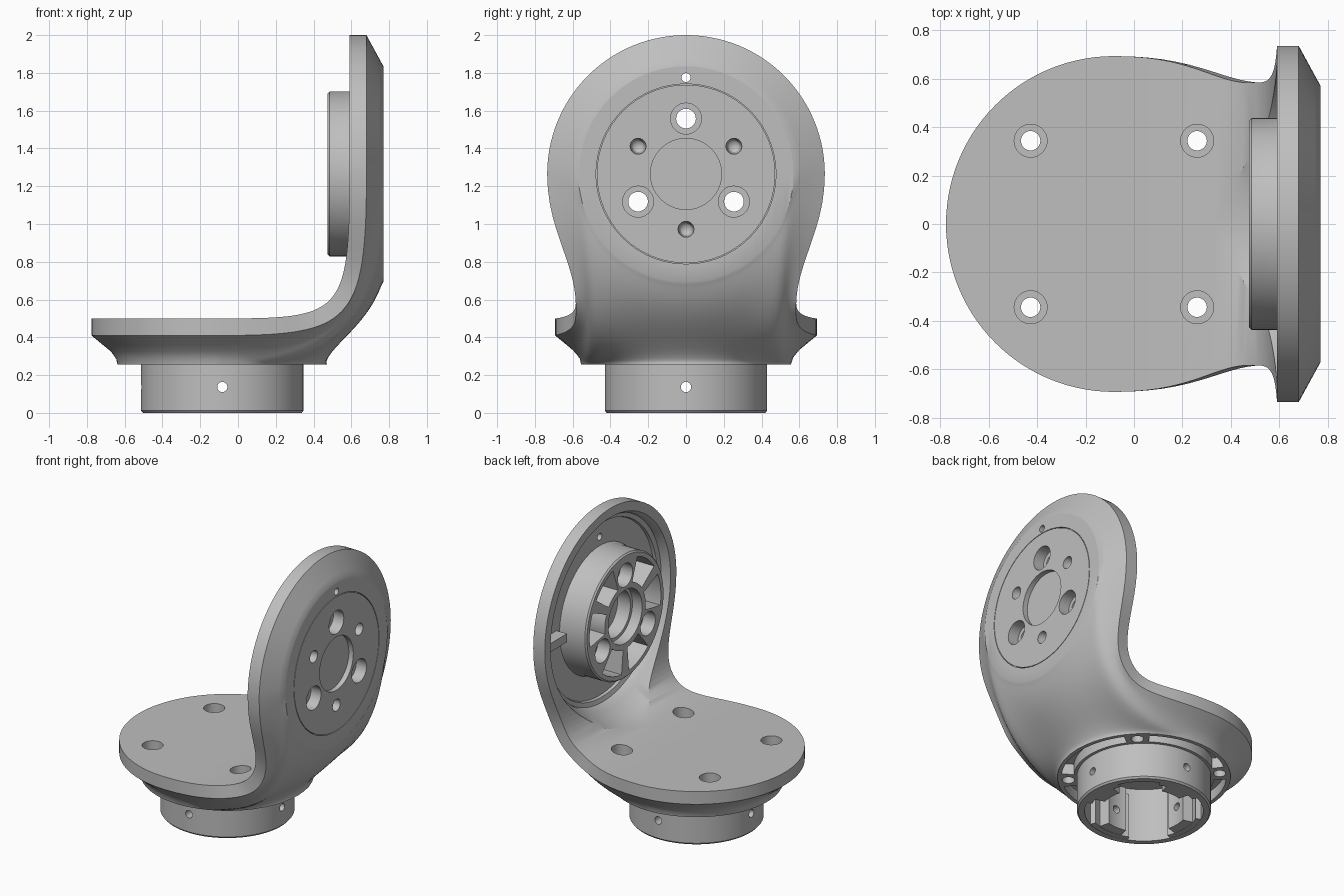
import bpy, bmesh
from math import sin, cos, pi, radians
from mathutils import Vector, Matrix

if "Cube" in bpy.data.objects:
    bpy.data.objects.remove(bpy.data.objects["Cube"])

CX, CZ = -0.083, 1.265           # axis of the foot, axis of the upright disc
BASE_R, FOOT_R, FOOT_Z = 0.693, 0.555, 0.255
DISC_R, FACE_R = 0.735, 0.57

grey = bpy.data.materials.new("light_grey")
grey.use_nodes = True
grey.diffuse_color = (0.52, 0.52, 0.52, 1)
grey.node_tree.nodes["Principled BSDF"].inputs["Base Color"].default_value = (0.52, 0.52, 0.52, 1)


def make(name, bm):
    bmesh.ops.remove_doubles(bm, verts=bm.verts[:], dist=1e-5)
    bmesh.ops.recalc_face_normals(bm, faces=bm.faces[:])
    mesh = bpy.data.meshes.new(name)
    bm.to_mesh(mesh)
    bm.free()
    ob = bpy.data.objects.new(name, mesh)
    bpy.context.scene.collection.objects.link(ob)
    return ob


def turn(bm, profile, mat, n=64, ring=False):
    """Revolve (radius, height) points around the local z axis."""
    rows = [[bm.verts.new(mat @ Vector((r * cos(2 * pi * i / n), r * sin(2 * pi * i / n), h)))
             for r, h in profile] for i in range(n)]
    m = len(profile)
    for i in range(n):
        a, b = rows[i], rows[(i + 1) % n]
        for j in range(m if ring else m - 1):
            k = (j + 1) % m
            bm.faces.new((a[j], a[k], b[k], b[j]))


def rod(bm, r, h0, h1, mat, n=32):
    turn(bm, [(0, h0), (r, h0), (r, h1), (0, h1)], mat, n)


def sector(bm, r0, r1, a0, a1, h0, h1, mat, n=10):
    """Prism over a piece of a ring."""
    angles = [radians(a0 + (a1 - a0) * i / n) for i in range(n + 1)]
    flat = [(r0 * cos(a), r0 * sin(a)) for a in angles]
    flat += [(r1 * cos(a), r1 * sin(a)) for a in reversed(angles)]
    low, high = ([bm.verts.new(mat @ Vector((x, y, h))) for x, y in flat] for h in (h0, h1))
    bm.faces.new(low)
    bm.faces.new(high)
    for i in range(len(flat)):
        j = (i + 1) % len(flat)
        bm.faces.new((low[i], low[j], high[j], high[i]))


def cut(targets, bm):
    cutter = make("cutter", bm)
    cutter.hide_render = True
    for ob in targets:
        mod = ob.modifiers.new("cut", 'BOOLEAN')
        mod.operation, mod.solver, mod.object = 'DIFFERENCE', 'EXACT', cutter
        bpy.context.view_layer.update()
        done = ob.evaluated_get(bpy.context.evaluated_depsgraph_get())
        mesh = bpy.data.meshes.new_from_object(done)
        ob.modifiers.clear()
        ob.data = mesh
    bpy.data.objects.remove(cutter)


def bezier(t, *p):
    p = [Vector(q) for q in p]
    while len(p) > 1:
        p = [a.lerp(b, t) for a, b in zip(p, p[1:])]
    return p[0]


foot_axis = Matrix.Translation((CX, 0, 0))
disc_axis = Matrix.Translation((0, 0, CZ)) @ Matrix.Rotation(pi / 2, 4, 'Y')


def spot(axis, r, deg):
    a = radians(deg)
    return axis @ Matrix.Translation((r * cos(a), r * sin(a), 0))


# Bracket: rings from the tip of the base, round the bend, to the top of the disc
ARC = [radians(-90 + 180 * i / 24) for i in range(25)]
FLARE = [(0.45, 0.33, 0.25), (0.75, 0.55, 0.5), (0.95, 0.8, 0.75)]
STEPS = 28
rings = []


def add_ring(inner, edge, body, u):
    side = [inner, edge]
    o = body[-1]
    for h, v, k in FLARE:
        h, v = h + (k - h) * u, v + (k - v) * u
        side.append(Vector((edge.x + (o.x - edge.x) * h, edge.y + (o.y - edge.y) * h,
                            edge.z + (o.z - edge.z) * v)))
    mirrored = [Vector((p.x, -p.y, p.z)) for p in side]
    rings.append(mirrored + body + side[::-1])


for i in range(STEPS + 1):
    t = pi / 2 * i / STEPS
    c, s = cos(t), sin(t)
    add_ring(Vector((CX - BASE_R * c, BASE_R * s, 0.5)), Vector((CX - BASE_R * c, BASE_R * s, 0.41)),
             [Vector((CX - FOOT_R * c, FOOT_R * s * sin(a), FOOT_Z)) for a in ARC], 0)
for i in range(STEPS + 1):
    u = i / STEPS
    swell = 0.11 if u < 0.5 else 0.152
    w = 0.583 + swell * abs(cos(pi * u)) ** (2 + 2 * u)
    inner = bezier(u, (CX, 0, 0.5), (0.55, 0, 0.5), (0.59, 0, 0.52), (0.59, 0, CZ))
    edge = bezier(u, (CX, 0, 0.41), (0.6, 0, 0.41), (0.68, 0, 0.48), (0.68, 0, CZ))
    inner.y = edge.y = w
    body = []
    for a in ARC:
        s, k = sin(a), sin(a) ** 2
        x = CX + FOOT_R * cos(a)
        body.append(bezier(u, (x, FOOT_R * s, FOOT_Z),
                           (x + 0.018 + 0.55 * k * k, 0.505 * s, 0.36 - 0.088 * k * k),
                           (0.7 + 0.07 * k, 0.51 * s, 0.46 + 0.148 * k),
                           (0.77, FACE_R * s, CZ - FACE_R * cos(a))))
    add_ring(inner, edge, body, u)
for i in range(STEPS + 1):
    t = pi / 2 * i / STEPS
    c, s = cos(t), sin(t)
    add_ring(Vector((0.59, DISC_R * c, CZ + DISC_R * s)), Vector((0.68, DISC_R * c, CZ + DISC_R * s)),
             [Vector((0.77, FACE_R * c * sin(a), CZ + FACE_R * s)) for a in ARC], 1)

bm = bmesh.new()
grid = [[bm.verts.new(p) for p in r] for r in rings]
for a, b in zip(grid, grid[1:]):
    for j in range(len(a)):
        k = (j + 1) % len(a)
        bm.faces.new((a[j], a[k], b[k], b[j]))
# Relax the outside of the bend so that flare and body flow together
bend = [v for row in grid[STEPS + 2:2 * STEPS + 1] for v in row[2:-2]]
for i in range(10):
    bmesh.ops.smooth_vert(bm, verts=bend, factor=0.5, use_axis_x=True, use_axis_y=True, use_axis_z=True)
bracket = make("bracket", bm)

# Dished recess on the inside of the disc, running out over the bend
bm = bmesh.new()
turn(bm, [(0, 0.675), (0.61, 0.675), (0.615, 0.655), (0.645, 0.645), (0.65, 0.62), (0.67, 0.59),
          (0.733, 0.47), (0.747, 0.25), (0, 0.25)], disc_axis, 96)
cut([bracket], bm)

# Hub inside the disc
bm = bmesh.new()
turn(bm, [(0, 0.475), (0.427, 0.475), (0.437, 0.485), (0.437, 0.64), (0.455, 0.7), (0, 0.7)], disc_axis, 96)
hub = make("hub", bm)

# Bolt holes, blind holes and shallow bore through the face
bm = bmesh.new()
for deg in (60, 180, 300):
    turn(bm, [(0, 0.4), (0.082, 0.4), (0.082, 0.57), (0.052, 0.57), (0.052, 0.69), (0.082, 0.69),
              (0.082, 0.9), (0, 0.9)], spot(disc_axis, 0.293, deg), 32)
    turn(bm, [(0, 0.69), (0.03, 0.715), (0.042, 0.75), (0.042, 0.9), (0, 0.9)],
         spot(disc_axis, 0.293, deg + 60), 24)
rod(bm, 0.188, 0.735, 0.9, disc_axis, 64)
cut([bracket, hub], bm)

# Pin hole and fine groove round the face
bm = bmesh.new()
rod(bm, 0.024, 0.5, 0.9, spot(disc_axis, 0.51, 180), 20)
turn(bm, [(0.472, 0.758), (0.476, 0.758), (0.476, 0.8), (0.472, 0.8)], disc_axis, 96, ring=True)
cut([bracket], bm)

# Weight-saving pockets and stepped bore in the hub
bm = bmesh.new()
turn(bm, [(0, 0.4), (0.188, 0.4), (0.188, 0.55), (0.165, 0.55), (0.165, 0.65), (0, 0.65)], disc_axis, 64)
for deg in (60, 180, 300):
    for off in (-37, 37):
        sector(bm, 0.228, 0.398, deg + off - 17, deg + off + 17, 0.4, 0.63, disc_axis)
cut([hub], bm)

# Base bolt holes, slots under the flange and the socket
bm = bmesh.new()
for deg in (45, 135, 225, 315):
    turn(bm, [(0, 0.2), (0.04, 0.2), (0.04, 0.38), (0.068, 0.38), (0.068, 0.7), (0, 0.7)],
         spot(foot_axis, 0.486, deg), 32)
    sector(bm, 0.45, 0.528, deg + 9, deg + 81, 0.2, 0.33, foot_axis, 16)
rod(bm, 0.38, 0.2, 0.38, foot_axis, 96)
cut([bracket], bm)

# Collar below the flange
bm = bmesh.new()
turn(bm, [(0.38, 0.27), (0.38, 0), (0.42, 0), (0.43, 0.012), (0.43, 0.27)], foot_axis, 96, ring=True)
collar = make("collar", bm)

# Clamping lugs inside the collar, each on a wider pad
pad_bm, lug_bm = bmesh.new(), bmesh.new()
for deg in (0, 90, 180, 270):
    sector(pad_bm, 0.345, 0.395, deg - 24, deg + 24, 0.002, 0.32, foot_axis)
    sector(lug_bm, 0.275, 0.365, deg - 15, deg + 15, 0.004, 0.32, foot_axis)
pads, lugs = make("collar_pads", pad_bm), make("collar_lugs", lug_bm)

# Radial screw holes
bm = bmesh.new()
for deg in (0, 90, 180, 270):
    mat = foot_axis @ Matrix.Translation((0, 0, 0.137)) @ Matrix.Rotation(radians(deg), 4, 'Z')
    rod(bm, 0.027, 0.2, 0.5, mat @ Matrix.Rotation(pi / 2, 4, 'Y'), 20)
cut([collar, pads, lugs], bm)

# Stop tab in the recess
bm = bmesh.new()
bmesh.ops.create_cube(bm, size=1, matrix=Matrix.Translation((0.64, 0.58, CZ)) @ Matrix.Diagonal((0.09, 0.2, 0.06, 1)))
tab = make("stop_tab", bm)

# Finish
for ob in (bracket, hub, collar, pads, lugs, tab):
    ob.data.materials.clear()
    ob.data.materials.append(grey)
    for o in bpy.context.view_layer.objects:
        o.select_set(o == ob)
    bpy.context.view_layer.objects.active = ob
    bpy.ops.object.shade_smooth_by_angle(angle=radians(30))
